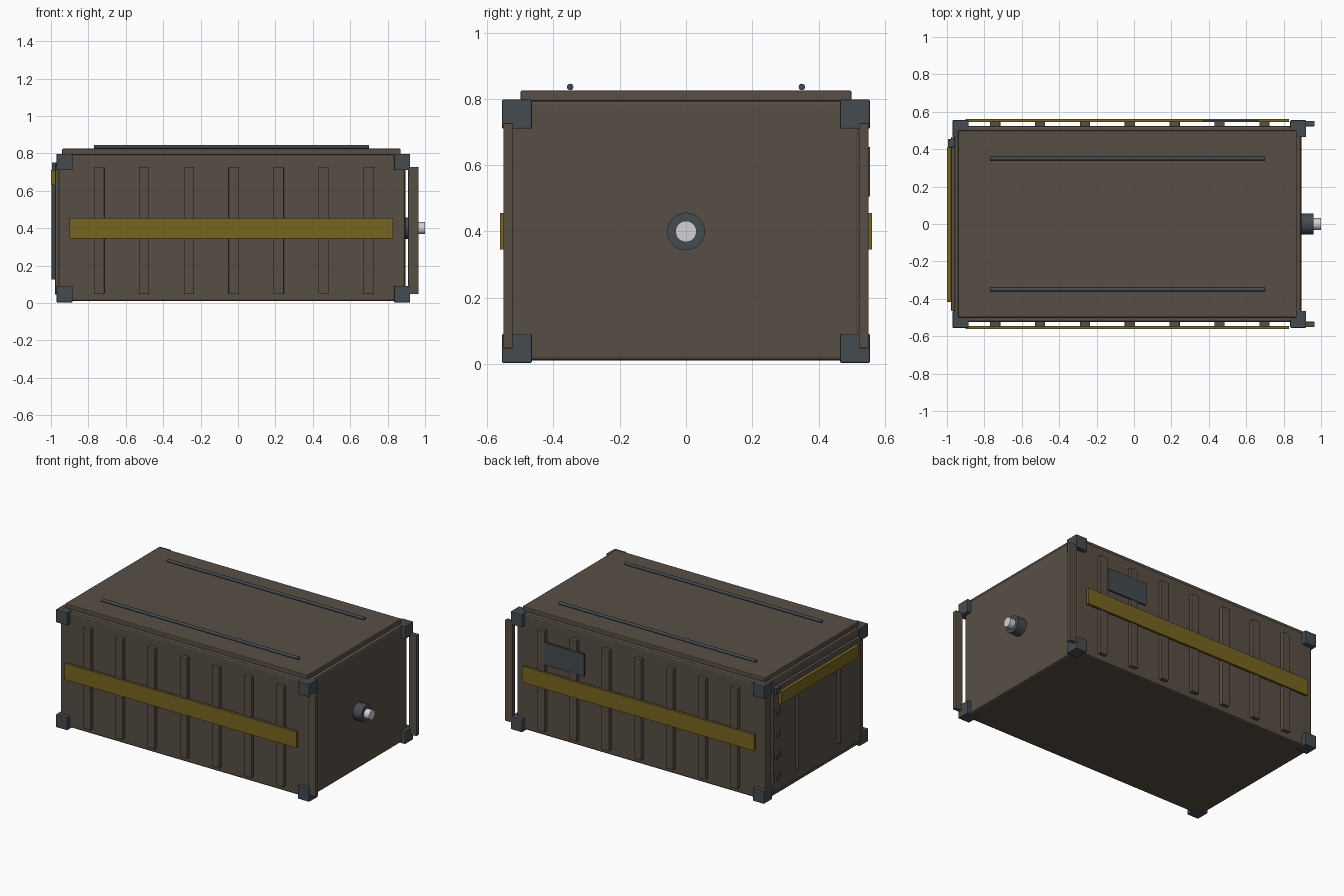
import bpy
import math

if "Cube" in bpy.data.objects:
    bpy.data.objects.remove(bpy.data.objects["Cube"])


def material(name, rgb):
    m = bpy.data.materials.new(name)
    m.diffuse_color = (*rgb, 1)
    m.use_nodes = True
    m.node_tree.nodes["Principled BSDF"].inputs["Base Color"].default_value = m.diffuse_color
    return m


BROWN = material("drab brown", (0.097, 0.078, 0.060))
STEEL = material("dark steel", (0.060, 0.070, 0.080))
YELLOW = material("mustard yellow", (0.185, 0.130, 0.014))
SILVER = material("pale silver", (0.65, 0.65, 0.65))


def box(name, x, y, z, mat, bevel=0.0):
    """Box from (min, max) ranges on each axis, with optional bevel."""
    bpy.ops.mesh.primitive_cube_add(size=1, location=[sum(r) / 2 for r in (x, y, z)])
    o = bpy.context.object
    o.name = name
    o.scale = [abs(r[1] - r[0]) for r in (x, y, z)]
    bpy.ops.object.transform_apply(location=False, rotation=False, scale=True)
    o.data.materials.append(mat)
    if bevel:
        b = o.modifiers.new("bevel", 'BEVEL')
        b.width = bevel
        b.segments = 2
    return o


def rod(name, axis, start, length, radius, mat, sides=12):
    """Cylinder that begins at start and runs along +x or +z."""
    d = {'x': (1, 0, 0), 'z': (0, 0, 1)}[axis]
    loc = [s + k * length / 2 for s, k in zip(start, d)]
    rot = (0, math.pi / 2, 0) if axis == 'x' else (0, 0, 0)
    bpy.ops.mesh.primitive_cylinder_add(vertices=sides, radius=radius, depth=length,
                                        location=loc, rotation=rot)
    o = bpy.context.object
    o.name = name
    o.data.materials.append(mat)
    bpy.ops.object.shade_smooth_by_angle(angle=math.radians(35))
    return o


# Main container and roof
box("container_body", (-0.96, 0.895), (-0.525, 0.525), (0.01, 0.795), BROWN, 0.012)
box("roof_panel", (-0.94, 0.87), (-0.5, 0.5), (0.78, 0.825), BROWN, 0.005)

# Corner castings
for x in (-0.97, 0.835):
    for y in (-0.555, 0.465):
        for z in (0.003, 0.71):
            box("corner_casting", (x, x + 0.085), (y, y + 0.09), (z, z + 0.088), STEEL, 0.004)

# Long sides: ribs (the last one stands clear of the end wall) and stripe
for s in (-1, 1):
    for i in range(8):
        x = -0.77 + 0.24 * i
        box("side_rib", (x, x + 0.055), (s * 0.522, s * 0.551), (0.047, 0.727), BROWN, 0.003)
    box("side_stripe", (-0.9, 0.83), (s * 0.545, s * 0.561), (0.345, 0.455), YELLOW)
    rod("roof_rail", 'x', (-0.77, s * 0.35, 0.836), 1.47, 0.01, STEEL)

# Back data plate
box("data_plate", (0.37, 0.665), (0.545, 0.556), (0.505, 0.655), STEEL)

# Left end: door, lock bars, stripe and hinges
box("end_door", (-0.978, -0.95), (-0.465, 0.465), (0.045, 0.745), BROWN, 0.004)
for y in (-0.22, 0.22):
    rod("lock_bar", 'z', (-0.985, y, 0.125), 0.55, 0.011, STEEL)
box("door_stripe", (-1.0, -0.975), (-0.417, 0.412), (0.63, 0.712), YELLOW)
for i in range(5):
    z = 0.125 + 0.146 * i
    box("door_hinge", (-0.994, -0.96), (0.41, 0.455), (z, z + 0.042), STEEL, 0.003)

# Right end: coupling
rod("coupling_collar", 'x', (0.885, 0, 0.4), 0.075, 0.057, STEEL, 24)
rod("coupling_plug", 'x', (0.95, 0, 0.4), 0.05, 0.032, SILVER, 20)
